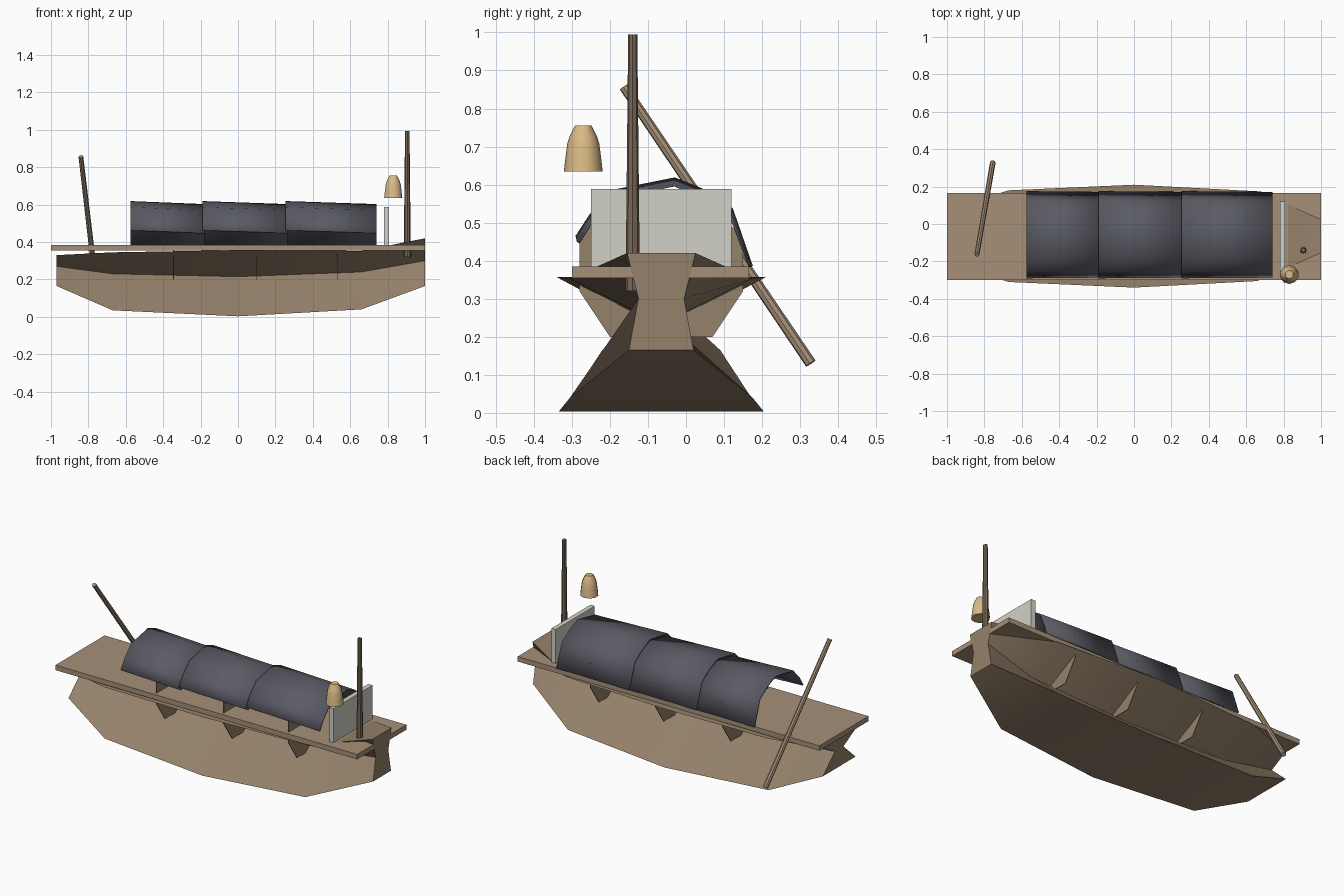
import bpy, bmesh, math
from mathutils import Vector

cube = bpy.data.objects.get("Cube")
if cube:
    bpy.data.objects.remove(cube, do_unlink=True)

MID = -0.065  # centre line of the boat


def material(name, rgb):
    m = bpy.data.materials.new(name)
    m.use_nodes = True
    m.diffuse_color = (*rgb, 1)
    m.node_tree.nodes["Principled BSDF"].inputs["Base Color"].default_value = (*rgb, 1)
    return m


hull_wood = material("hull wood", (0.30, 0.22, 0.145))
deck_wood = material("deck wood", (0.38, 0.28, 0.19))
mast_wood = material("mast wood", (0.19, 0.14, 0.095))
canopy_grey = material("canopy grey", (0.105, 0.105, 0.13))
panel_white = material("panel white", (0.65, 0.64, 0.57))
lantern_gold = material("lantern gold", (0.70, 0.49, 0.24))


def finish(name, bm, mat, angle=None):
    bmesh.ops.recalc_face_normals(bm, faces=bm.faces)
    mesh = bpy.data.meshes.new(name)
    bm.to_mesh(mesh)
    bm.free()
    mesh.materials.append(mat)
    ob = bpy.data.objects.new(name, mesh)
    bpy.context.collection.objects.link(ob)
    if angle:
        bpy.ops.object.select_all(action='DESELECT')
        ob.select_set(True)
        bpy.context.view_layer.objects.active = ob
        bpy.ops.object.shade_smooth_by_angle(angle=math.radians(angle))
    return ob


def loft(name, rings, mat, angle=None):
    """Skin closed rings of points and cap both ends."""
    bm = bmesh.new()
    loops = [[bm.verts.new(p) for p in ring] for ring in rings]
    n = len(loops[0])
    for a, b in zip(loops, loops[1:]):
        for i in range(n):
            j = (i + 1) % n
            bm.faces.new((a[i], a[j], b[j], b[i]))
    bm.faces.new(loops[0][::-1])
    bm.faces.new(loops[-1])
    return finish(name, bm, mat, angle)


def box(name, low, high, mat):
    rings = [[(x, low[1], low[2]), (x, high[1], low[2]), (x, high[1], high[2]), (x, low[1], high[2])]
             for x in (low[0], high[0])]
    return loft(name, rings, mat)


def pole(name, start, end, r1, r2, mat, sides=8):
    start, end = Vector(start), Vector(end)
    turn = (end - start).to_track_quat('Z', 'Y')
    rings = []
    for centre, r in ((start, r1), (end, r2)):
        rings.append([centre + turn @ Vector((r * math.cos(a), r * math.sin(a), 0))
                      for a in (math.tau * i / sides for i in range(sides))])
    return loft(name, rings, mat, 30)


# Hull: hourglass sections; x, then (half width, height) of bottom, waist and top
stations = [
    (-0.97, (0.155, 0.165), (0.04, 0.27), (0.15, 0.33)),
    (-0.67, (0.24, 0.035), (0.015, 0.23), (0.245, 0.345)),
    (0.0, (0.27, 0.003), (0.01, 0.215), (0.275, 0.357)),
    (0.66, (0.24, 0.04), (0.015, 0.24), (0.24, 0.353)),
    (1.0, (0.085, 0.165), (0.06, 0.30), (0.09, 0.42)),
]
hull_rings = []
for x, *half in stations:
    left = [(x, MID - w, z) for w, z in half]
    right = [(x, MID + w, z) for w, z in reversed(half)]
    hull_rings.append(left + right)
loft("hull", hull_rings, hull_wood, 45)

# Deck board and end panel
box("deck", (-1, -0.3, 0.355), (1, 0.165, 0.385), deck_wood)
box("end_panel", (0.78, -0.25, 0.385), (0.808, 0.12, 0.588), panel_white)

# Thin frames crossing the hull and rising under the canopy
frame_half = [(0.135, 0.2), (0.215, 0.32), (0.215, 0.46), (0.11, 0.565)]
for number, x in enumerate((-0.345, 0.1, 0.53), 1):
    rings = []
    for off in (-0.002, 0.002):
        rings.append([(x + off, MID - w, z) for w, z in frame_half]
                     + [(x + off, MID + w, z) for w, z in reversed(frame_half)])
    loft(f"frame_{number}", rings, hull_wood)

# Canopy: three overlapping arched sheets, each sloping down toward the panel
arch = [(-0.287, 0.463), (-0.25, 0.52), (-0.19, 0.583), (-0.03, 0.615),
        (0.04, 0.587), (0.12, 0.535), (0.172, 0.385)]
for number, (x0, x1) in enumerate(((-0.575, -0.18), (-0.19, 0.265), (0.255, 0.74)), 1):
    bm = bmesh.new()
    rows = []
    for x, drop in ((x0, 0.0), (x1, 0.016)):
        rows.append([bm.verts.new((x, MID + (y - MID) * (1 - drop), z - drop * (z > 0.45)))
                     for y, z in arch])
    for i in range(len(arch) - 1):
        bm.faces.new((rows[0][i], rows[1][i], rows[1][i + 1], rows[0][i + 1]))
    sheet = finish(f"canopy_sheet_{number}", bm, canopy_grey, 35)
    solid = sheet.modifiers.new("thickness", 'SOLIDIFY')
    solid.thickness = 0.008
    solid.offset = 0

# Mast and steering pole
pole("mast", (0.905, -0.14, 0.32), (0.905, -0.14, 0.995), 0.019, 0.012, mast_wood)
pole("steering_pole", (-0.755, 0.328, 0.13), (-0.84, -0.163, 0.857), 0.015, 0.013, deck_wood)

# Lantern: bell profile of radius and height
bell = [(0.051, 0.635), (0.047, 0.67), (0.042, 0.708), (0.036, 0.727), (0.022, 0.755)]
lantern_rings = [[(0.83 + r * math.cos(a), -0.27 + r * math.sin(a), z)
                  for a in (math.tau * (i + 0.5) / 10 for i in range(10))] for r, z in bell]
loft("lantern", lantern_rings, lantern_gold, 40)
